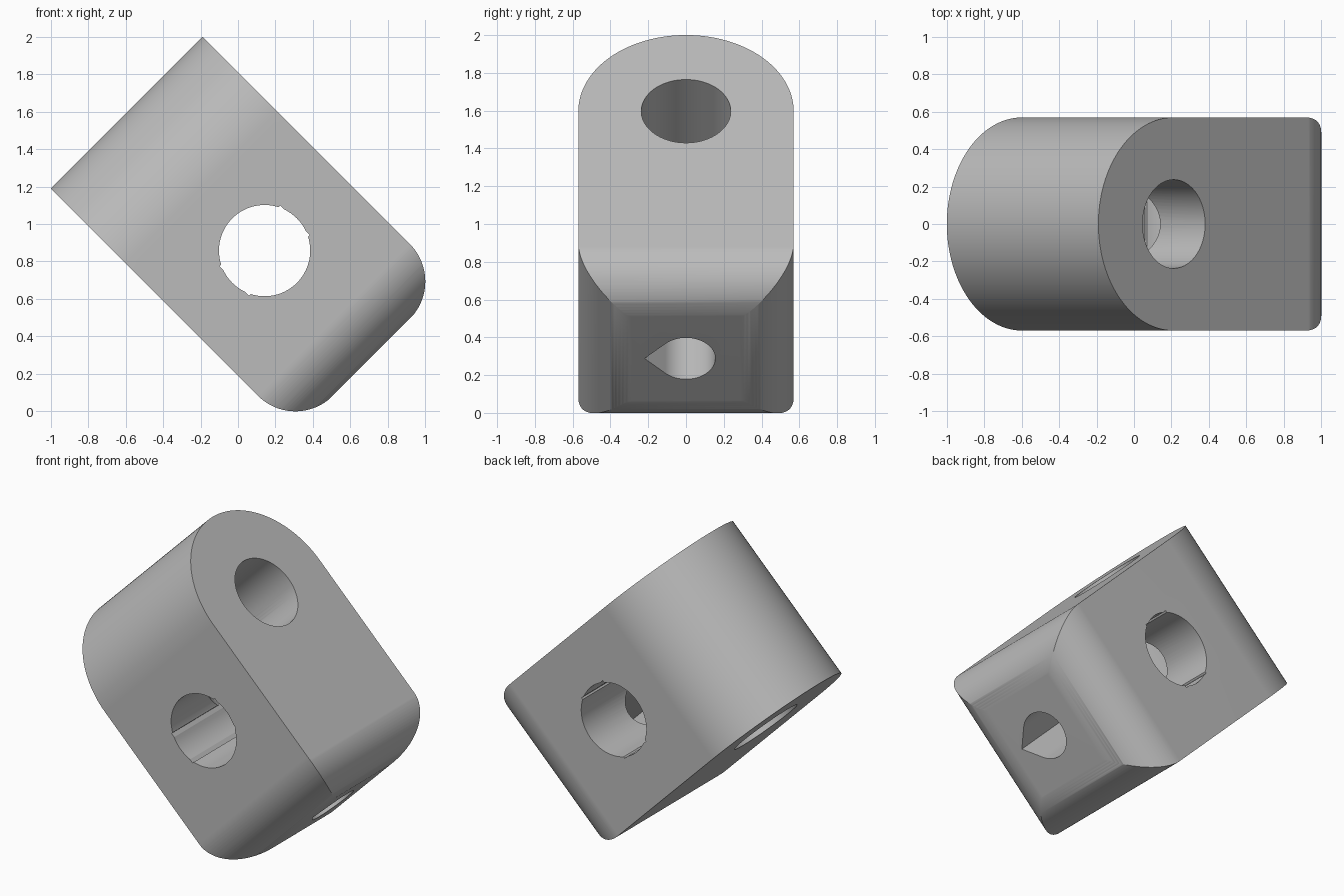
import bpy, bmesh, math
from math import pi, cos, sin

cube = bpy.data.objects.get("Cube")
if cube:
    bpy.data.objects.remove(cube, do_unlink=True)

# Block dimensions along its own axes: x = length, y = width, z = thickness
TAIL, END = -1.549, 0.30
BOTTOM, TOP = 0.134, 1.28
HALF = 0.57
FILLET = 0.283
MID = (BOTTOM + TOP) / 2
BORE_X = TAIL + HALF
PIN_X = -0.506


def arc(cx, cy, r, start, stop, steps=24):
    """Points on an arc, angles in degrees."""
    angles = [math.radians(start + (stop - start) * i / steps) for i in range(steps + 1)]
    return [(cx + r * cos(a), cy + r * sin(a)) for a in angles]


def circle(cx, cy, r):
    return arc(cx, cy, r, 0, 360, 72)[:-1]


def prism(name, points, axis, lo, hi):
    """Extrude a closed profile along one axis."""
    place = {"x": lambda a, b, t: (t, a, b),
             "y": lambda a, b, t: (a, t, b),
             "z": lambda a, b, t: (a, b, t)}[axis]
    bm = bmesh.new()
    face = bm.faces.new([bm.verts.new(place(a, b, lo)) for a, b in points])
    ext = bmesh.ops.extrude_face_region(bm, geom=[face])
    verts = [v for v in ext["geom"] if isinstance(v, bmesh.types.BMVert)]
    bmesh.ops.translate(bm, verts=verts, vec=place(0, 0, hi - lo))
    bmesh.ops.recalc_face_normals(bm, faces=bm.faces)
    mesh = bpy.data.meshes.new(name)
    bm.to_mesh(mesh)
    bm.free()
    obj = bpy.data.objects.new(name, mesh)
    bpy.context.collection.objects.link(obj)
    return obj


def combine(target, tool, operation):
    """Apply a boolean and discard the tool."""
    tool.hide_render = True
    bpy.context.view_layer.objects.active = target
    mod = target.modifiers.new(operation, "BOOLEAN")
    mod.operation = operation
    mod.solver = "EXACT"
    mod.object = tool
    bpy.ops.object.modifier_apply(modifier=mod.name)
    bpy.data.objects.remove(tool, do_unlink=True)


# Plan outline: full round at the tail, filleted corners at the other end
edge = END - FILLET
plan = (arc(BORE_X, 0, HALF, 90, 270, 64)
        + arc(edge, FILLET - HALF, FILLET, -90, 0)
        + arc(edge, HALF - FILLET, FILLET, 0, 90))
block = prism("hinge_block", plan, "z", BOTTOM, TOP)

# Side outline rounds the end across the thickness
over = 0.001
side = ([(TAIL - 0.2, TOP + over), (TAIL - 0.2, BOTTOM - over)]
        + arc(edge + over, BOTTOM + FILLET - over, FILLET, -90, 0)
        + arc(edge + over, TOP - FILLET + over, FILLET, 0, 90))
combine(block, prism("side_profile", side, "y", -1, 1), "INTERSECT")

# Bore through the thickness, pin hole across, with a rectangular key slot
combine(block, prism("bore", circle(BORE_X, 0, 0.237), "z", -1, 3), "DIFFERENCE")
combine(block, prism("pin_hole", circle(PIN_X, MID, 0.244), "y", -1, 1), "DIFFERENCE")
slot = [(PIN_X + sx * 0.112, MID + sz * 0.229)
        for sx, sz in ((-1, -1), (1, -1), (1, 1), (-1, 1))]
combine(block, prism("key_slot", slot, "y", -1, 1), "DIFFERENCE")

# Inner passage joining bore and pin hole, then the teardrop hole in the end
combine(block, prism("passage", circle(0, MID, 0.234), "x", BORE_X, PIN_X), "DIFFERENCE")
r = 0.155
teardrop = arc(0, MID, r, -135, 135, 48) + [(-r * math.sqrt(2), MID)]
combine(block, prism("teardrop_hole", teardrop, "x", PIN_X, 1), "DIFFERENCE")

# Tilt the block to its standing pose
block.rotation_euler = (0, pi / 4, 0)
bpy.ops.object.select_all(action="DESELECT")
block.select_set(True)
bpy.context.view_layer.objects.active = block
bpy.ops.object.transform_apply(location=False, rotation=True, scale=False)

# Smooth curved walls, keeping flat faces flat
bpy.ops.object.shade_smooth_by_angle(angle=math.radians(30))
weighted = block.modifiers.new("weighted_normals", "WEIGHTED_NORMAL")
weighted.keep_sharp = True

# Single plain grey
grey = bpy.data.materials.new("plain_grey")
grey.use_nodes = True
color = (0.5, 0.5, 0.5, 1)
grey.diffuse_color = color
grey.node_tree.nodes["Principled BSDF"].inputs["Base Color"].default_value = color
block.data.materials.clear()
block.data.materials.append(grey)
